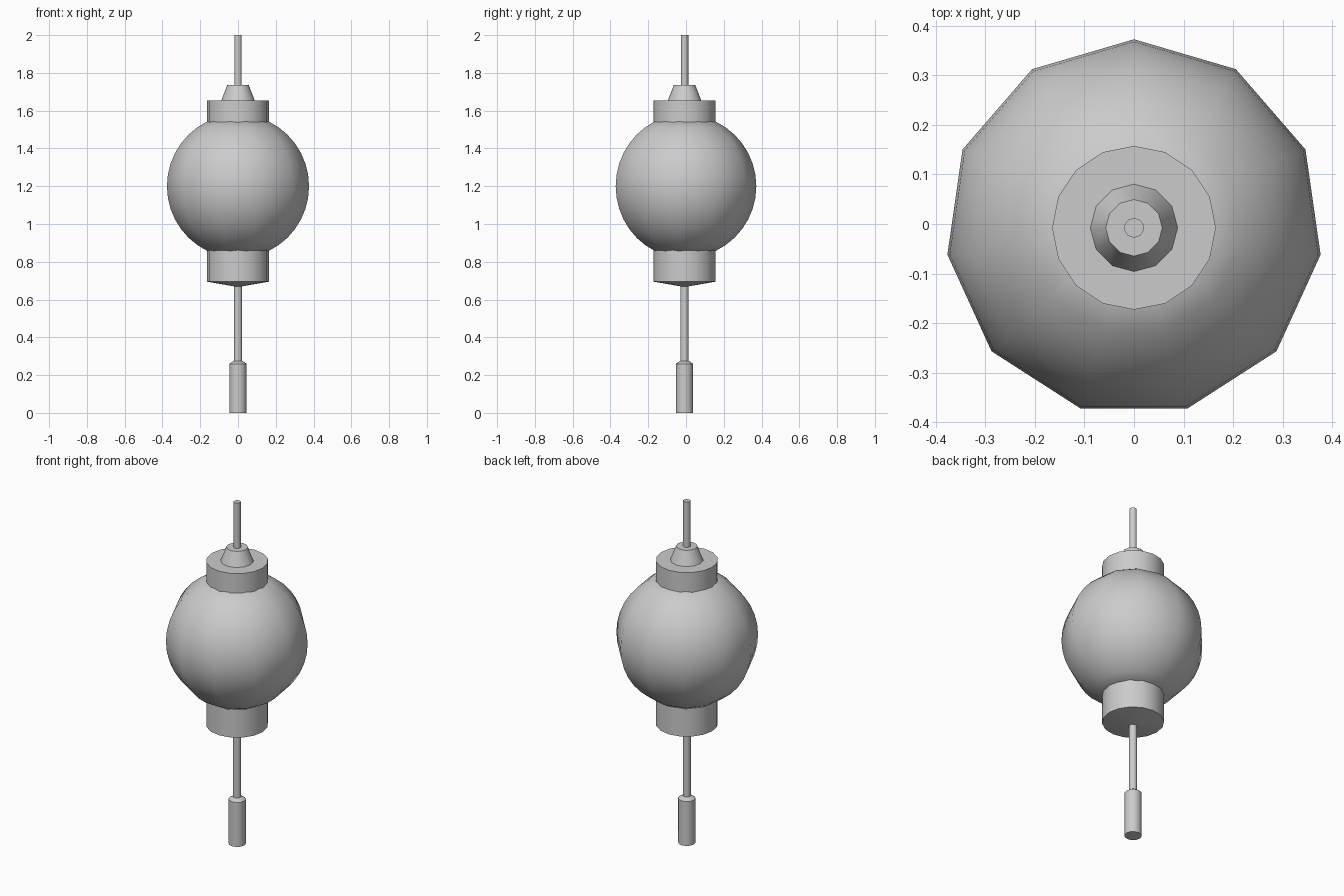
import bpy, bmesh
from math import sin, cos, pi, radians

if "Cube" in bpy.data.objects:
    bpy.data.objects.remove(bpy.data.objects["Cube"])

AXIS_Y = -0.0077  # axis offset that centres the 11-sided body


def lathe(name, profile, sides):
    """Revolve (radius, z) points about the lantern axis and cap the ends."""
    bm = bmesh.new()
    rings = []
    for r, z in profile:
        rings.append([bm.verts.new((r * sin(2 * pi * i / sides),
                                    AXIS_Y + r * cos(2 * pi * i / sides), z))
                      for i in range(sides)])
    for a, b in zip(rings, rings[1:]):
        for i in range(sides):
            j = (i + 1) % sides
            bm.faces.new((a[i], a[j], b[j], b[i]))
    bm.faces.new(rings[0])
    bm.faces.new(rings[-1])
    bmesh.ops.recalc_face_normals(bm, faces=bm.faces)
    mesh = bpy.data.meshes.new(name)
    bm.to_mesh(mesh)
    bm.free()
    obj = bpy.data.objects.new(name, mesh)
    bpy.context.collection.objects.link(obj)
    bpy.ops.object.select_all(action='DESELECT')
    obj.select_set(True)
    bpy.context.view_layer.objects.active = obj
    bpy.ops.object.shade_smooth_by_angle(angle=radians(50))
    return obj


# Round paper body: 11 sides, fine rings from neck to neck
R, STEPS, LIMIT = 0.38, 14, radians(64.4)
angles = [-LIMIT + 2 * LIMIT * k / STEPS for k in range(STEPS + 1)]
lathe("lantern_body", [(R * cos(a), 1.2 + R * sin(a)) for a in angles], 11)

# Collars above and below the body
lathe("top_collar", [(0.165, 1.53), (0.165, 1.655)], 16)
lathe("bottom_collar", [(0.022, 0.67), (0.165, 0.695), (0.165, 0.87)], 16)

# Tapered hub and hanging rod
lathe("top_hub", [(0.09, 1.65), (0.057, 1.735)], 12)
lathe("hanging_rod", [(0.02, 1.73), (0.02, 2.0)], 10)

# Cord and tassel
lathe("tassel_cord", [(0.022, 0.26), (0.022, 0.68)], 10)
lathe("tassel", [(0.046, 0.0), (0.046, 0.26), (0.024, 0.275)], 12)
